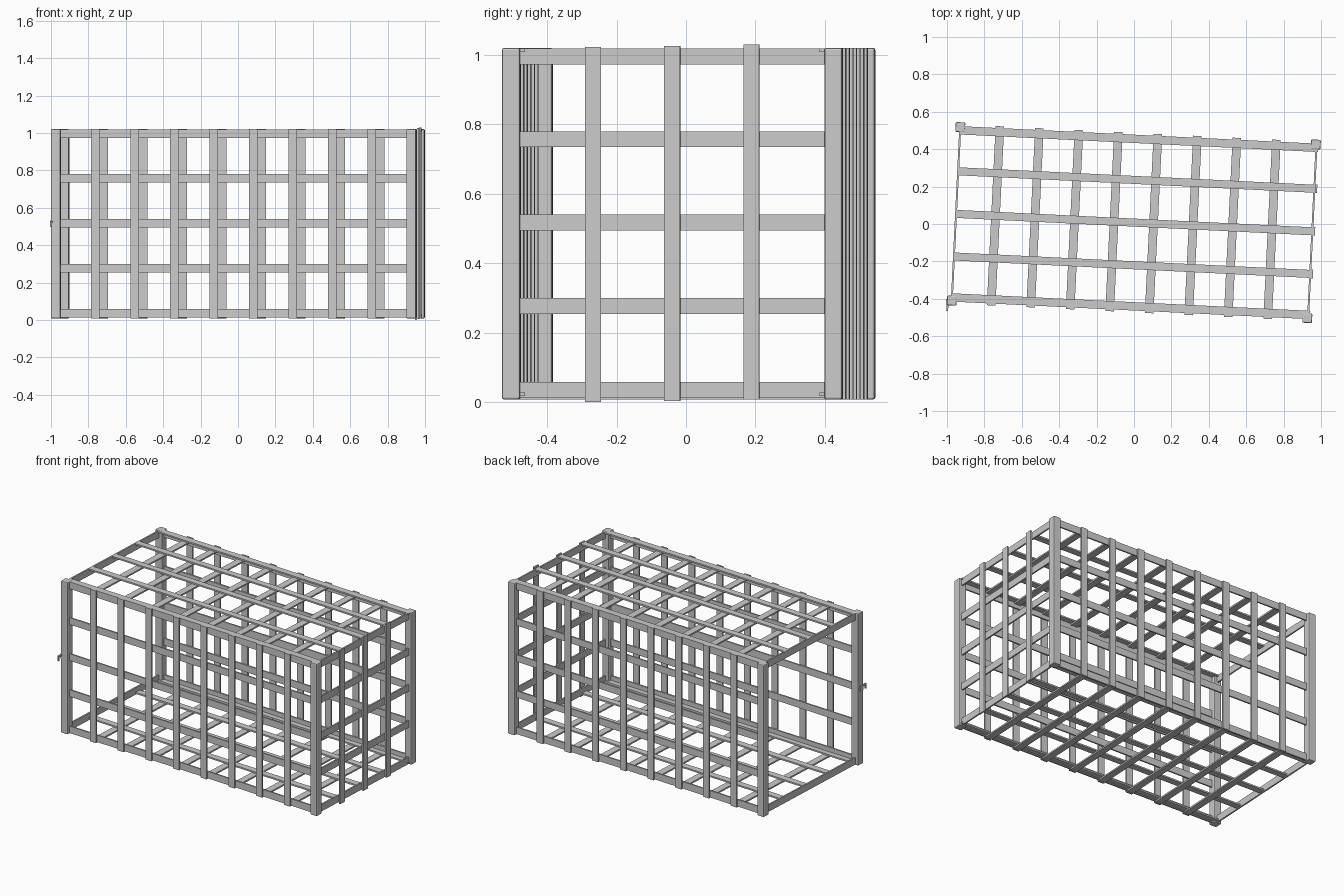
import bpy, bmesh, math
from mathutils import Matrix

if "Cube" in bpy.data.objects:
    bpy.data.objects.remove(bpy.data.objects["Cube"])

ROT = Matrix.Rotation(math.radians(-2.8), 4, 'Z')   # the cage sits slightly turned
X0, X1 = -0.953, 0.95       # post centres
Y0, Y1 = -0.457, 0.472
W, T = 0.046, 0.010         # slat width and thickness
XM, YM = (X0 + X1) / 2, (Y0 + Y1) / 2
ROWS = [0.035, 0.277, 0.517, 0.757, 0.995]
COLS = [X0 + (X1 - X0) * k / 9 for k in range(1, 9)]
LANES = [YM + 0.228 * k for k in (-1, 0, 1)]


def box(name, c, s, bevel=0.0):
    bm = bmesh.new()
    bmesh.ops.create_cube(bm, size=1, matrix=Matrix.Translation(c) @ Matrix.Diagonal((*s, 1)))
    if bevel:
        bmesh.ops.bevel(bm, geom=bm.edges[:], offset=bevel, segments=2, affect='EDGES', profile=0.5)
    bm.transform(ROT)
    me = bpy.data.meshes.new(name)
    bm.to_mesh(me)
    bm.free()
    ob = bpy.data.objects.new(name, me)
    bpy.context.collection.objects.link(ob)
    return ob


# corner posts
for x in (X0, X1):
    for y in (Y0, Y1):
        box("corner_post", (x, y, 0.514), (0.052, 0.052, 1.012), 0.006)

# front and back walls: horizontal slats inside, vertical slats outside
for side, y in ((-1, Y0), (1, Y1)):
    for z in ROWS:
        box("side_rail", (XM, y, z), (X1 - X0, T, W))
    for x in COLS:
        box("side_upright", (x, y + side * T, 0.514), (W, T, 1.012))

# closed right end
for z in ROWS:
    box("end_rail", (X1 + 0.004, YM, z), (T, Y1 - Y0, W))
for i, y in enumerate(LANES):
    box("end_upright", (X1 + 0.014, y, 0.511 + 0.004 * i), (T, W, 1.022))

# open left end: only a top and a bottom rail
for z in (ROWS[0], ROWS[-1]):
    box("doorway_rail", (X0, YM, z), (T, Y1 - Y0, W))

# roof and floor lattices
for part, z_long, z_cross in (("roof", 1.013, 1.003), ("floor", 0.023, 0.013)):
    for y in [Y0 + 0.018] + LANES + [Y1 - 0.018]:
        box(part + "_long_slat", (XM + 0.008, y, z_long), (X1 - X0 + 0.012, W * 0.93, T))
    for x in COLS:
        box(part + "_cross_slat", (x, YM, z_cross), (W, Y1 - Y0, T))

# small latch on the front left post
box("latch_plate", (X0 - 0.026, Y0 - 0.008, 0.515), (0.008, 0.03, 0.036))
box("latch_arm", (X0 - 0.022, Y0 - 0.036, 0.525), (0.010, 0.04, 0.010))
box("latch_tip", (X0 - 0.022, Y0 - 0.052, 0.512), (0.010, 0.010, 0.032))
